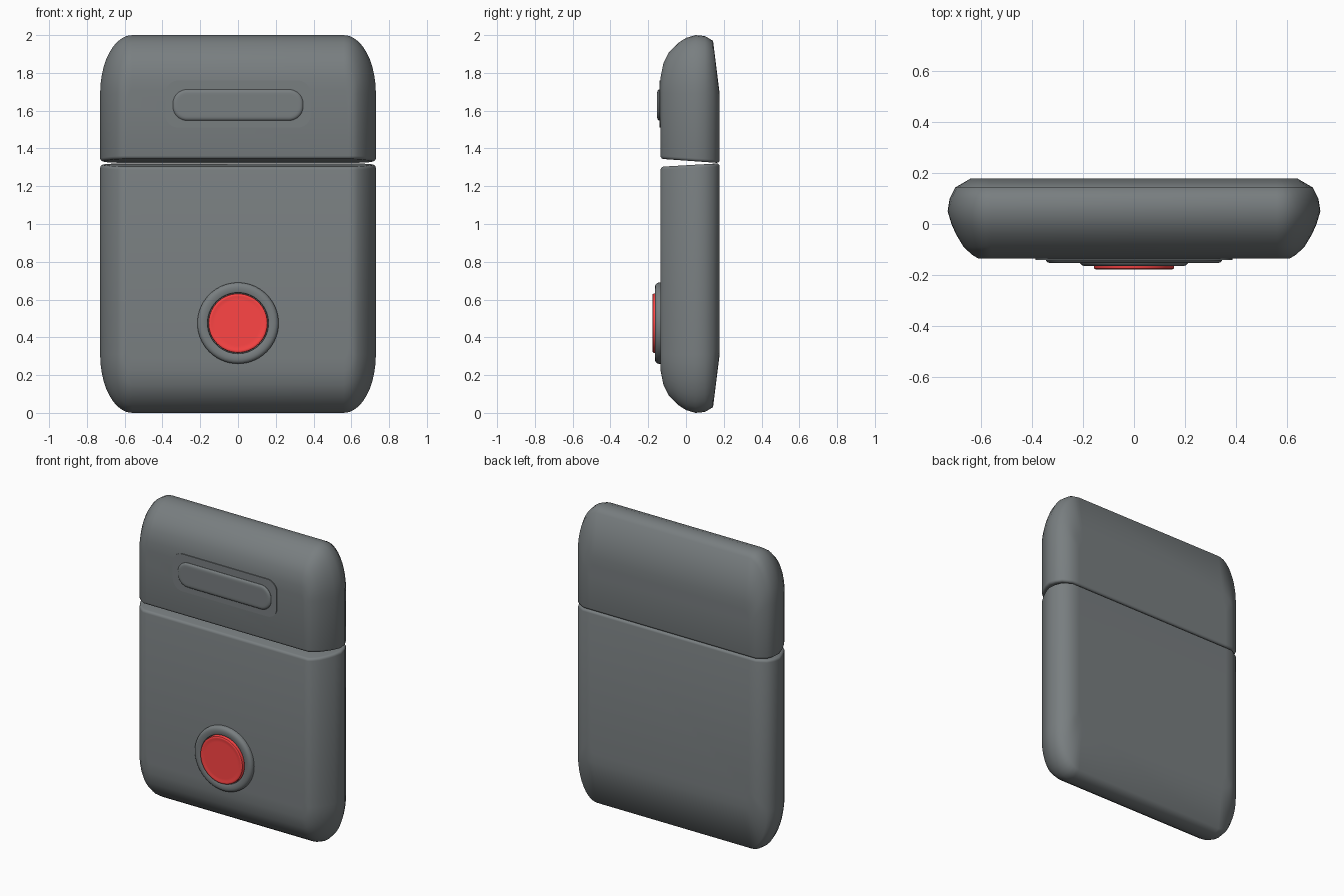
import bpy, bmesh
from math import sin, cos, pi
from mathutils import Vector

if "Cube" in bpy.data.objects:
    bpy.data.objects.remove(bpy.data.objects["Cube"])

DARK_GREY = (.19, .21, .217, 1)
RED = (1.0, .06, .06, 1)


def outline(y, w, h, rx, rz, cz, n=10):
    # rounded rectangle in the xz plane with elliptical corners
    pts = []
    for q, (sx, sz) in enumerate([(1, 1), (-1, 1), (-1, -1), (1, -1)]):
        for i in range(n + 1):
            a = (q + i / n) * pi / 2
            pts.append((sx * (w - rx) + rx * cos(a), y, cz + sz * (h - rz) + rz * sin(a)))
    return pts


def loft(rings):
    bm = bmesh.new()
    loops = [[bm.verts.new(p) for p in r] for r in rings]
    n = len(loops[0])
    for a, b in zip(loops, loops[1:]):
        for i in range(n):
            j = (i + 1) % n
            bm.faces.new((a[i], a[j], b[j], b[i]))
    bm.faces.new(loops[0])
    bm.faces.new(loops[-1][::-1])
    bmesh.ops.remove_doubles(bm, verts=bm.verts, dist=1e-5)
    bmesh.ops.recalc_face_normals(bm, faces=bm.faces)
    return bm


materials = {}


def finish(name, bm, angle=35, color=DARK_GREY):
    me = bpy.data.meshes.new(name)
    bmesh.ops.recalc_face_normals(bm, faces=bm.faces)
    bm.to_mesh(me)
    bm.free()
    ob = bpy.data.objects.new(name, me)
    bpy.context.collection.objects.link(ob)
    bpy.ops.object.select_all(action='DESELECT')
    ob.select_set(True)
    bpy.context.view_layer.objects.active = ob
    bpy.ops.object.shade_smooth_by_angle(angle=angle * pi / 180)
    if color not in materials:
        materials[color] = bpy.data.materials.new("red" if color == RED else "dark_grey")
        materials[color].diffuse_color = color
    me.materials.append(materials[color])


# case shell layers from front to back: y, half width, half height
LAYERS = [(-.135, .585, .71), (-.135, .61, .775), (-.12, .635, .85), (-.09, .667, .91),
          (-.04, .697, .959), (0, .715, .985), (.05, .73, 1.0), (.1, .722, .995),
          (.143, .70, .97), (.178, .64, .69), (.178, .59, .63)]


def case_half(name, z_front, z_back, keep):
    bm = loft([outline(y, w, h, w - .56, max(.08, h - .69), 1) for y, w, h in LAYERS])
    d = Vector((0, .31, z_back - z_front)).normalized()
    normal = Vector((0, -d.z, d.y)) * keep
    cut = bmesh.ops.bisect_plane(bm, geom=bm.verts[:] + bm.edges[:] + bm.faces[:], dist=1e-5,
                                 plane_co=(0, -.135, z_front), plane_no=normal, clear_inner=True)
    rim = [e for e in cut['geom_cut'] if isinstance(e, bmesh.types.BMEdge)]
    bmesh.ops.holes_fill(bm, edges=rim)
    bmesh.ops.recalc_face_normals(bm, faces=bm.faces)
    bmesh.ops.bevel(bm, geom=rim, offset=.016, segments=3, profile=.5, affect='EDGES',
                    clamp_overlap=True)
    finish(name, bm, 75)


# lid and lower case, split by a wedge-shaped gap
case_half("lid", 1.345, 1.323, 1)
case_half("lower_case", 1.303, 1.321, -1)


# raised window on the lid: thin plate and rounded bar
def plate(name, w, h, r, profile, cz):
    finish(name, loft([outline(y, w - i, h - i, r - i, r - i, cz) for y, i in profile]))


plate("window_frame", .385, .125, .07, [(-.10, 0), (-.141, 0)], 1.635)
plate("window_bar", .345, .082, .075,
      [(-.12, 0), (-.143, 0), (-.149, .005), (-.152, .012), (-.153, .02), (-.153, .03)], 1.63)


# round button and its bezel
def disc(name, profile, color=DARK_GREY):
    finish(name, loft([outline(y, r, r, r, r, .475, 14) for r, y in profile]), 35, color)


disc("button_bezel", [(.215, -.12), (.215, -.145), (.212, -.154), (.205, -.161), (.194, -.165),
                      (.185, -.165), (.167, -.165), (.162, -.162), (.160, -.155), (.160, -.14)])
disc("button", [(.157, -.13), (.157, -.170), (.155, -.175), (.15, -.178), (.143, -.178),
                (.135, -.176), (.12, -.176)], RED)

for m in bpy.data.materials:
    if m.users and not m.is_grease_pencil:
        m.use_nodes = True
        m.node_tree.nodes["Principled BSDF"].inputs["Base Color"].default_value = m.diffuse_color
